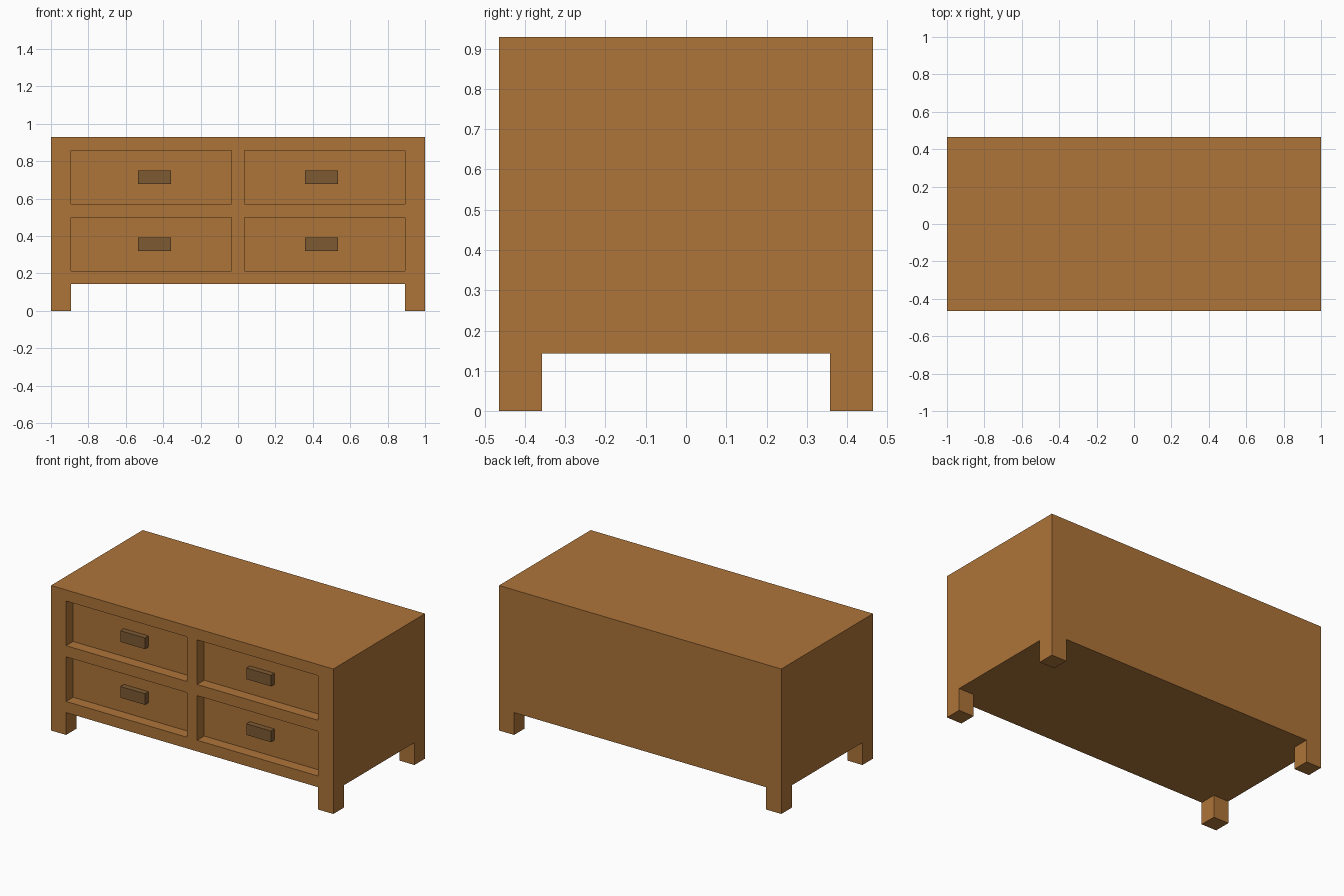
import bpy, bmesh
from mathutils import Vector, Matrix

if "Cube" in bpy.data.objects:
    bpy.data.objects.remove(bpy.data.objects["Cube"], do_unlink=True)

U = 1 / 28                       # layout module
HALF_DEPTH = 13 * U
LEG, HEIGHT = 4 * U, 26 * U
RECESS = 2 * U
ROWS = [(6 * U, 14 * U), (16 * U, 24 * U)]   # drawer bottoms and tops
DRAWER_X = (U, 25 * U)                       # drawer inner and outer edge


def make_material(name, colour):
    mat = bpy.data.materials.new(name)
    mat.use_nodes = True
    mat.diffuse_color = (*colour, 1)
    mat.node_tree.nodes["Principled BSDF"].inputs["Base Color"].default_value = (*colour, 1)
    return mat


def add_box(bm, low, high):
    low, high = Vector(low), Vector(high)
    matrix = Matrix.Translation((low + high) / 2) @ Matrix.Diagonal((*(high - low), 1))
    bmesh.ops.create_cube(bm, size=1, matrix=matrix)


def finish(bm, name, mat):
    bmesh.ops.recalc_face_normals(bm, faces=bm.faces)
    mesh = bpy.data.meshes.new(name)
    bm.to_mesh(mesh)
    bm.free()
    mesh.materials.append(mat)
    obj = bpy.data.objects.new(name, mesh)
    bpy.context.collection.objects.link(obj)


def extrude(bm, faces, offset):
    """Move the faces by offset, leaving walls behind and the old faces open."""
    result = bmesh.ops.extrude_face_region(bm, geom=faces)
    verts = [g for g in result["geom"] if isinstance(g, bmesh.types.BMVert)]
    bmesh.ops.translate(bm, verts=verts, vec=offset)
    old = [f for f in faces if f.is_valid]
    bmesh.ops.delete(bm, geom=old, context="FACES_ONLY")


wood = make_material("warm brown wood", (0.420, 0.176, 0.041))
dark_wood = make_material("dark brown wood", (0.205, 0.102, 0.032))

# Cabinet: one box, cut along the leg and drawer lines
bm = bmesh.new()
add_box(bm, (-1, -HALF_DEPTH, LEG), (1, HALF_DEPTH, HEIGHT))
cuts = [((s * x, 0, 0), (1, 0, 0)) for s in (-1, 1) for x in DRAWER_X]
cuts += [((0, s * (HALF_DEPTH - 3 * U), 0), (0, 1, 0)) for s in (-1, 1)]
cuts += [((0, 0, z), (0, 0, 1)) for row in ROWS for z in row]
for point, normal in cuts:
    bmesh.ops.bisect_plane(bm, geom=bm.verts[:] + bm.edges[:] + bm.faces[:],
                           plane_co=point, plane_no=normal)
bm.normal_update()

# Legs: corner faces of the underside pulled down to the floor
corners = []
for f in bm.faces:
    c = f.calc_center_median()
    if f.normal.z < -0.9 and abs(c.x) > DRAWER_X[1] and abs(c.y) > HALF_DEPTH - 3 * U:
        corners.append(f)
extrude(bm, corners, (0, 0, -LEG))

# Drawer recesses: drawer panels pushed back into the front
panels = []
for f in bm.faces:
    c = f.calc_center_median()
    if (c.y < -HALF_DEPTH + 0.001 and DRAWER_X[0] < abs(c.x) < DRAWER_X[1]
            and any(lo < c.z < hi for lo, hi in ROWS)):
        panels.append(f)
extrude(bm, panels, (0, RECESS, 0))
finish(bm, "cabinet", wood)

# Drawer handles: small blocks standing on the recessed drawer fronts
for (lo, hi), level in zip(ROWS, ("lower", "upper")):
    for side, word in ((-1, "right"), (1, "left")):
        bm = bmesh.new()
        x, z = side * 12.5 * U, lo + 4 * U
        add_box(bm, (x - 2.45 * U, -HALF_DEPTH + U, z - U),
                (x + 2.45 * U, -HALF_DEPTH + RECESS, z + U))
        finish(bm, f"{level}_{word}_handle", dark_wood)
